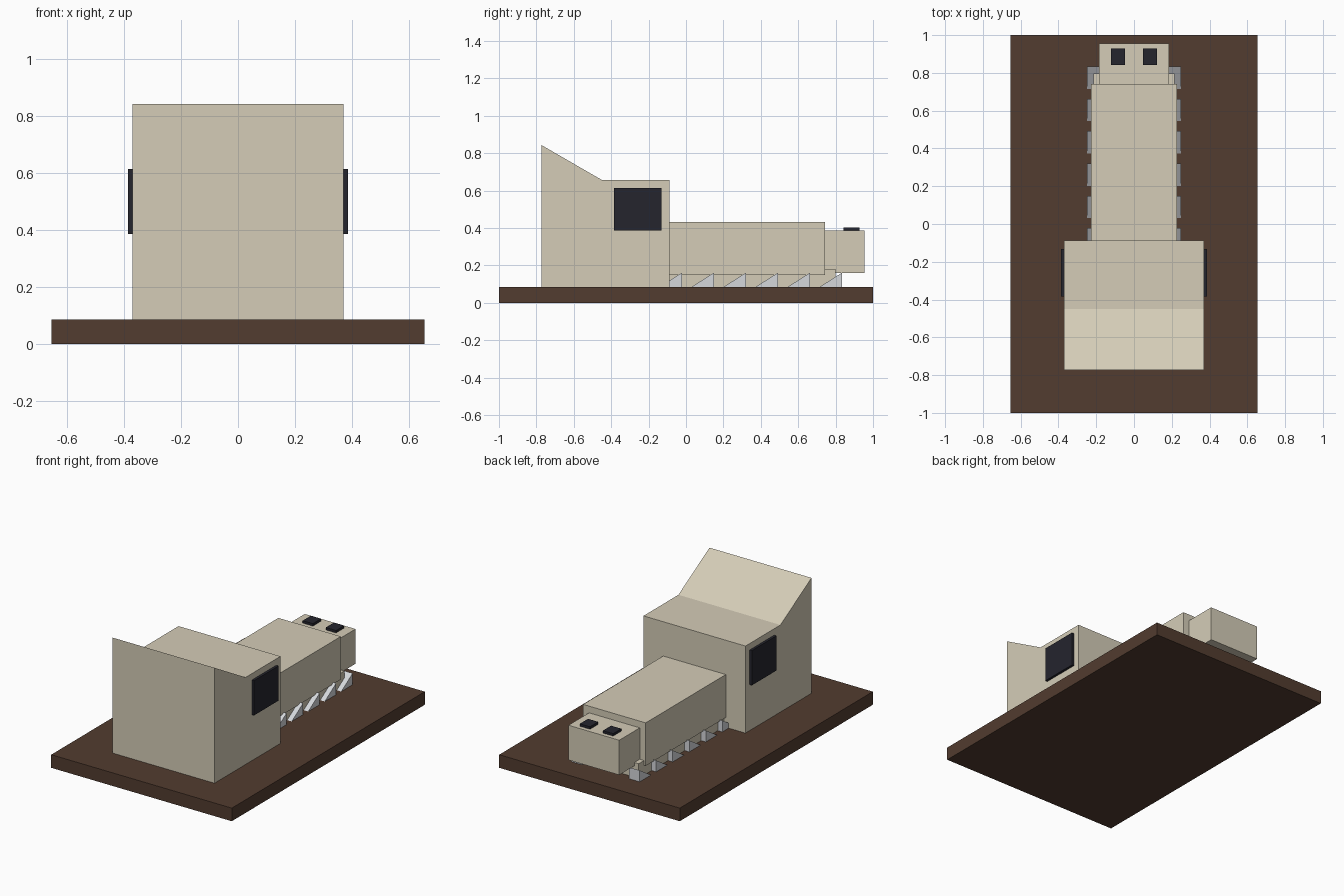
import bpy

if "Cube" in bpy.data.objects:
    bpy.data.objects.remove(bpy.data.objects["Cube"])


def material(name, color):
    m = bpy.data.materials.new(name)
    m.diffuse_color = (*color, 1)
    m.use_nodes = True
    m.node_tree.nodes["Principled BSDF"].inputs["Base Color"].default_value = m.diffuse_color
    return m


BONE = material("bone beige", (0.66, 0.605, 0.475))
BROWN = material("dark brown", (0.085, 0.045, 0.029))
DARK = material("near black", (0.018, 0.018, 0.027))
GREY = material("tooth grey", (0.66, 0.68, 0.71))


def extrude_x(name, profile, x0, x1, mat):
    """Prism from a counter-clockwise (y, z) profile, extruded from x0 to x1."""
    n = len(profile)
    verts = [(x, y, z) for x in (x0, x1) for y, z in profile]
    faces = [tuple(reversed(range(n))), tuple(range(n, 2 * n))]
    faces += [(i, (i + 1) % n, (i + 1) % n + n, i + n) for i in range(n)]
    mesh = bpy.data.meshes.new(name)
    mesh.from_pydata(verts, [], faces)
    mesh.materials.append(mat)
    ob = bpy.data.objects.new(name, mesh)
    bpy.context.collection.objects.link(ob)
    return ob


def box(name, x0, x1, y0, y1, z0, z1, mat):
    return extrude_x(name, [(y0, z0), (y1, z0), (y1, z1), (y0, z1)], x0, x1, mat)


# Base board
box("base_board", -0.655, 0.655, -1, 1, 0, 0.086, BROWN)

# Tall head with sloped crest
extrude_x("head", [(-0.772, 0.086), (-0.088, 0.086), (-0.088, 0.657),
                   (-0.45, 0.657), (-0.772, 0.843)], -0.37, 0.37, BONE)

# Jaws and nose
box("upper_jaw", -0.227, 0.227, -0.088, 0.742, 0.15, 0.432, BONE)
box("lower_jaw", -0.215, 0.215, -0.088, 0.798, 0.086, 0.182, BONE)
box("nose", -0.184, 0.184, 0.742, 0.955, 0.16, 0.388, BONE)

for s, side in ((-1, "left"), (1, "right")):
    def span(a, b):
        return sorted((s * a, s * b))

    # Eye and nostril
    box("eye_" + side, *span(0.37, 0.386), -0.385, -0.132, 0.387, 0.615, DARK)
    box("nostril_" + side, *span(0.047, 0.121), 0.843, 0.928, 0.388, 0.404, DARK)

    # Row of wedge teeth, upright face towards the nose
    for i in range(6):
        tip = -0.022 + 0.1712 * i
        extrude_x(f"tooth_{side}_{i + 1}",
                  [(tip - 0.118, 0.086), (tip, 0.086), (tip, 0.161)],
                  *span(0.17, 0.248), GREY)
